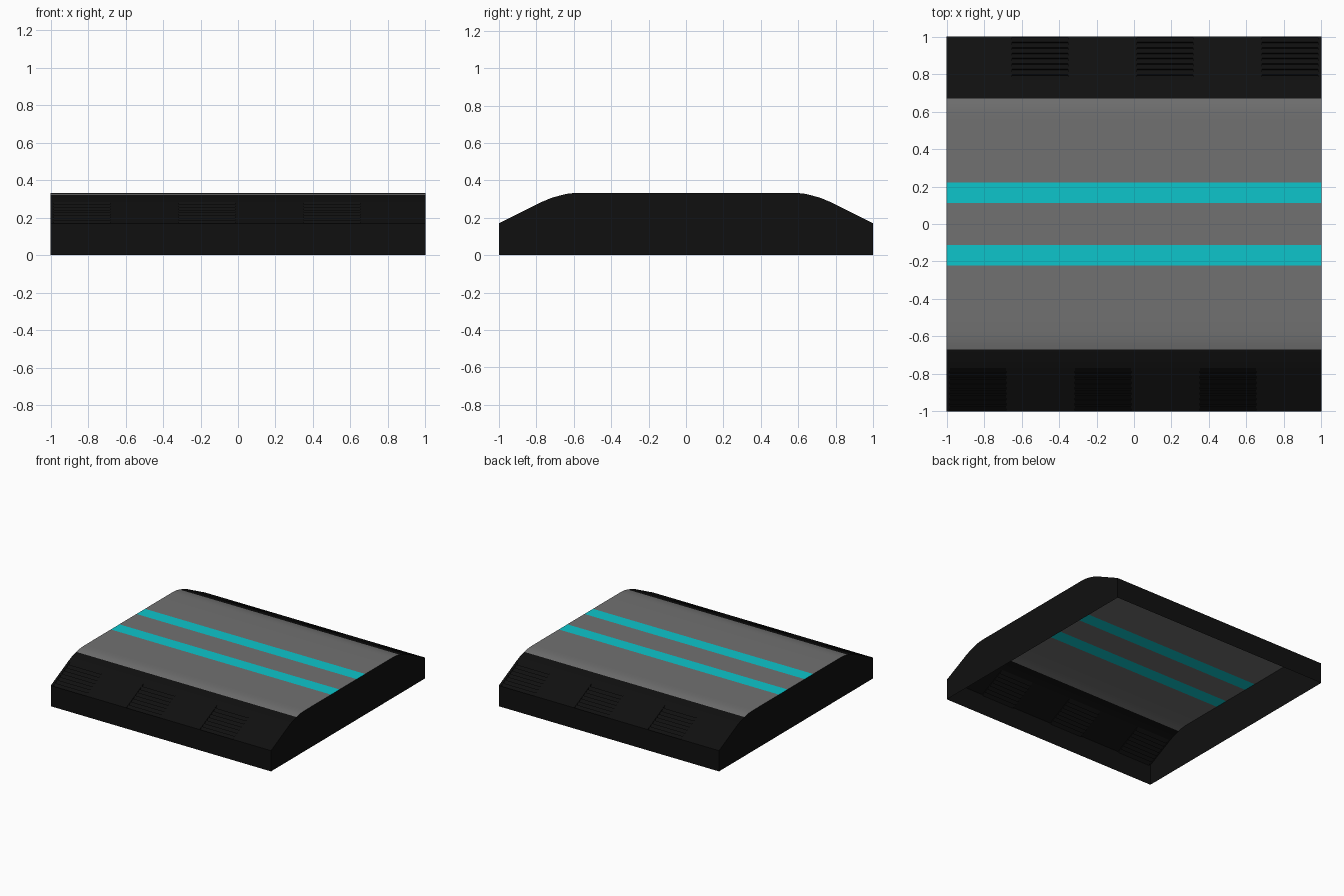
import bpy
import math

if "Cube" in bpy.data.objects:
    bpy.data.objects.remove(bpy.data.objects["Cube"])


def material(name, rgb):
    m = bpy.data.materials.new(name)
    m.diffuse_color = (*rgb, 1)
    m.use_nodes = True
    m.node_tree.nodes["Principled BSDF"].inputs["Base Color"].default_value = m.diffuse_color
    return m


BLACK = material("black", (0.005, 0.005, 0.005))
GREY = material("grey", (0.165, 0.165, 0.165))
CYAN = material("cyan", (0.004, 0.56, 0.6))


def make(name, verts, faces, mat, turn=False, smooth=False):
    """Mesh object; turn places it on the back by a half turn about z."""
    if turn:
        verts = [(-x, -y, z) for x, y, z in verts]
    me = bpy.data.meshes.new(name)
    me.from_pydata(verts, [], faces)
    me.materials.append(mat)
    ob = bpy.data.objects.new(name, me)
    bpy.context.collection.objects.link(ob)
    if smooth:
        bpy.context.view_layer.objects.active = ob
        bpy.ops.object.select_all(action='DESELECT')
        ob.select_set(True)
        bpy.ops.object.shade_smooth_by_angle(angle=math.radians(30))
    return ob


def strip(name, profile, x0, x1, mat, turn=False, smooth=False):
    """Sheet swept along x from a (y, z) profile."""
    verts = [(x, y, z) for y, z in profile for x in (x0, x1)]
    faces = [(2 * i, 2 * i + 1, 2 * i + 3, 2 * i + 2) for i in range(len(profile) - 1)]
    return make(name, verts, faces, mat, turn, smooth)


H = 0.333
FOOT, BEND = (-1, 0.17), (-0.77, 0.285)
SHOULDER = [BEND, (-0.72, 0.306), (-0.67, 0.32)]
CURVE = [(-0.67, 0.32), (-0.635, 0.328), (-0.6, 0.332), (-0.56, H)]

# Louvre profile: saw teeth cut just below the slope
N, DEPTH = 8, 0.012
dy, dz = BEND[0] - FOOT[0], BEND[1] - FOOT[1]
length = math.hypot(dy, dz)
ny, nz = dz / length * DEPTH, -dy / length * DEPTH
crest = [(FOOT[0] + dy * i / N, FOOT[1] + dz * i / N) for i in range(N + 1)]
louvre = [crest[0]]
for c, d in zip(crest, crest[1:]):
    louvre += [(c[0] + ny, c[1] + nz), d]

for turn, side in ((False, "front"), (True, "back")):
    # Lower wall, shoulder and curved roof edge
    strip(side + "_wall", [(-1, 0), FOOT], -1, 1, BLACK, turn)
    strip(side + "_shoulder", SHOULDER, -1, 1, BLACK, turn, True)
    strip(side + "_roof", CURVE + [(-0.222, H)], -1, 1, GREY, turn, True)
    strip(side + "_stripe", [(-0.222, H), (-0.111, H)], -1, 1, CYAN, turn)
    # Slope: three louvred vents between plain panels
    for k in range(3):
        a = -1 + k * 2 / 3
        v0, v1 = a + 0.018, a + 0.318
        strip(f"{side}_vent_frame_{k}", [FOOT, BEND], a, v0, BLACK, turn)
        strip(f"{side}_slope_panel_{k}", [FOOT, BEND], v1, a + 2 / 3, BLACK, turn)
        strip(f"{side}_vent_{k}", louvre, v0, v1, BLACK, turn)
        # Small cheeks closing the ends of the louvres
        verts, faces = [], []
        for x in (v0, v1):
            for i in range(N):
                n = len(verts)
                verts += [(x, *p) for p in louvre[2 * i:2 * i + 3]]
                faces.append((n, n + 1, n + 2) if x == v1 else (n, n + 2, n + 1))
        make(f"{side}_vent_cheeks_{k}", verts, faces, BLACK, turn)

strip("roof_centre", [(-0.111, H), (0.111, H)], -1, 1, GREY)

# End walls follow the full cross-section; the underside stays open
half = [(-1, 0), FOOT] + SHOULDER + CURVE[1:]
outline = half + [(-y, z) for y, z in reversed(half)]
for turn, side in ((False, "right"), (True, "left")):
    make(side + "_end_wall", [(1, y, z) for y, z in outline],
         [tuple(reversed(range(len(outline))))], BLACK, turn)
